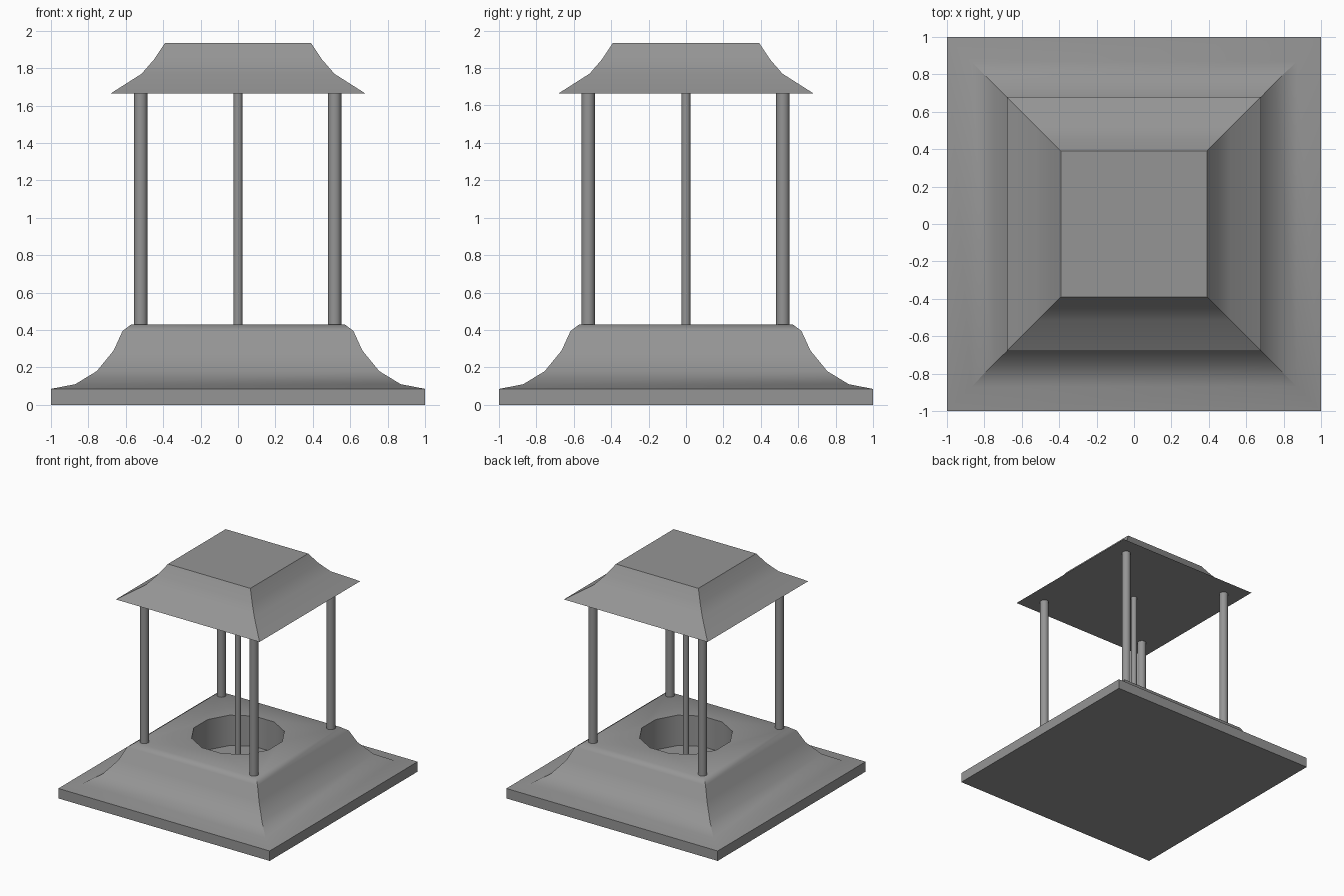
import bpy, bmesh, math

cube = bpy.data.objects.get("Cube")
if cube:
    bpy.data.objects.remove(cube, do_unlink=True)

stone = bpy.data.materials.new("grey_stone")
stone.use_nodes = True
GREY = (0.3, 0.3, 0.3, 1)
stone.diffuse_color = GREY
stone.node_tree.nodes["Principled BSDF"].inputs["Base Color"].default_value = GREY


def finish(ob, angle=40):
    ob.data.materials.clear()
    ob.data.materials.append(stone)
    bpy.ops.object.select_all(action="DESELECT")
    ob.select_set(True)
    bpy.context.view_layer.objects.active = ob
    bpy.ops.object.shade_smooth_by_angle(angle=math.radians(angle))
    return ob


def square_loft(name, profile, pit=None):
    """Stack square rings of (half width, z); pit = (radius, floor z, sides)."""
    bm = bmesh.new()
    corners = [(-1, -1), (1, -1), (1, 1), (-1, 1)]
    rings = [[bm.verts.new((x * w, y * w, z)) for x, y in corners] for w, z in profile]
    bm.faces.new(rings[0][::-1])
    for low, high in zip(rings, rings[1:]):
        for i in range(4):
            j = (i + 1) % 4
            bm.faces.new((low[i], low[j], high[j], high[i]))
    if pit:
        # Top deck with a round well sunk into it
        radius, floor_z, sides = pit
        top_z = profile[-1][1]
        angles = [2 * math.pi * (i + 0.5) / sides for i in range(sides)]
        rim, floor = [[bm.verts.new((radius * math.cos(a), radius * math.sin(a), z))
                       for a in angles] for z in (top_z, floor_z)]
        edges = [bm.edges.get((rings[-1][i], rings[-1][(i + 1) % 4])) for i in range(4)]
        edges += [bm.edges.new((rim[i], rim[(i + 1) % sides])) for i in range(sides)]
        bmesh.ops.triangle_fill(bm, edges=edges, use_beauty=True)
        for i in range(sides):
            j = (i + 1) % sides
            bm.faces.new((rim[i], rim[j], floor[j], floor[i]))
        bm.faces.new(floor)
    else:
        bm.faces.new(rings[-1])
    bmesh.ops.recalc_face_normals(bm, faces=bm.faces)
    mesh = bpy.data.meshes.new(name)
    bm.to_mesh(mesh)
    bm.free()
    ob = bpy.data.objects.new(name, mesh)
    bpy.context.collection.objects.link(ob)
    return finish(ob)


def post(name, x, y, radius, bottom, top, sides=12):
    bpy.ops.mesh.primitive_cylinder_add(vertices=sides, radius=radius, depth=top - bottom,
                                        location=(x, y, (bottom + top) / 2))
    ob = bpy.context.object
    ob.name = name
    return finish(ob)


DECK, PIT_FLOOR, EAVE = 0.43, 0.17, 1.665

# Flared base with the well
square_loft("base", [(1, 0), (1, 0.085), (0.87, 0.11), (0.755, 0.18), (0.665, 0.29),
                     (0.617, 0.395), (0.57, DECK)], pit=(0.365, PIT_FLOOR, 12))

# Flared roof
square_loft("roof", [(0.68, EAVE), (0.515, 1.77), (0.45, 1.845), (0.39, 1.935)])

# Corner posts
for side, x in (("right", -0.52), ("left", 0.517)):
    for end, y in (("front", -0.522), ("back", 0.518)):
        post(f"{end}_{side}_post", x, y, 0.036, DECK - 0.01, EAVE + 0.01)

# Thin central pole standing in the well
post("center_pole", 0, 0, 0.024, PIT_FLOOR, EAVE + 0.01)
